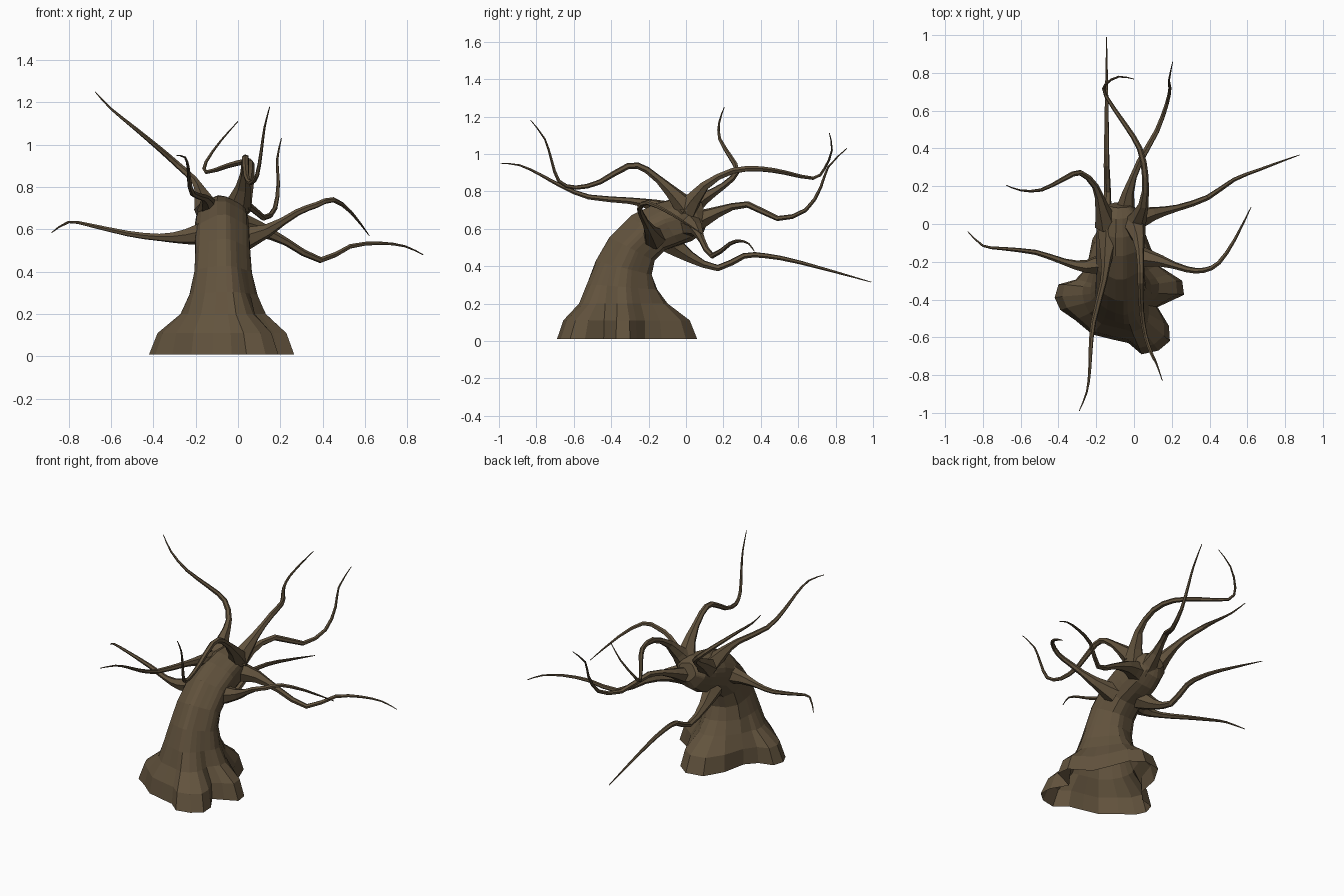
import bpy, bmesh, math
from mathutils import Vector

bark = bpy.data.materials.new("dark_bark")
bark.diffuse_color = (0.122, 0.086, 0.047, 1)


def loft(name, rings, cap_start=False, cap_end=True):
    """Skin a list of equal-sized point rings into a flat-shaded object."""
    bm = bmesh.new()
    vs = [[bm.verts.new(p) for p in r] for r in rings]
    n = len(vs[0])
    for a, b in zip(vs, vs[1:]):
        for i in range(n):
            j = (i + 1) % n
            bm.faces.new((a[i], a[j], b[j], b[i]))
    if cap_start:
        bm.faces.new(vs[0][::-1])
    if cap_end:
        bm.faces.new(vs[-1])
    open_bottom = not cap_start
    if not open_bottom:
        bmesh.ops.recalc_face_normals(bm, faces=bm.faces[:])
    me = bpy.data.meshes.new(name)
    bm.to_mesh(me)
    bm.free()
    me.materials.append(bark)
    ob = bpy.data.objects.new(name, me)
    bpy.context.collection.objects.link(ob)
    return ob


# Trunk: lobed root outline, blending into leaning ellipses
roots = [(0.20, -0.265), (0.255, -0.30), (0.265, -0.375), (0.19, -0.41), (0.125, -0.44),
         (0.185, -0.54), (0.19, -0.62), (0.13, -0.67), (0.04, -0.69), (-0.03, -0.63),
         (-0.12, -0.61), (-0.22, -0.585), (-0.31, -0.51), (-0.39, -0.455), (-0.42, -0.39),
         (-0.40, -0.32), (-0.31, -0.295), (-0.25, -0.23), (-0.22, -0.08), (-0.15, 0.04),
         (-0.04, 0.06), (0.04, 0.0), (0.09, -0.13), (0.13, -0.22)][::-1]
mid = Vector((-0.07, -0.34))
# centre y, centre z, radius x, radius y, tilt in degrees, root weight
sections = [(-0.335, 0.01, 0.20, 0.24, 0, 1.0), (-0.335, 0.11, 0.19, 0.22, 0, 0.76),
            (-0.345, 0.20, 0.165, 0.195, 0, 0.22), (-0.345, 0.29, 0.15, 0.175, 5, 0.06),
            (-0.33, 0.39, 0.135, 0.152, 14, 0), (-0.285, 0.49, 0.128, 0.135, 28, 0),
            (-0.20, 0.575, 0.125, 0.13, 45, 0), (-0.10, 0.62, 0.123, 0.13, 58, 0),
            (-0.02, 0.645, 0.118, 0.122, 65, 0), (0.06, 0.67, 0.10, 0.095, 70, 0),
            (0.10, 0.685, 0.06, 0.055, 75, 0)]
rings = []
for k, (cy, cz, rx, ry, tilt, w) in enumerate(sections):
    t = math.radians(tilt)
    ring = []
    for x, y in roots[::-1]:
        a = math.atan2(y - mid.y, x - mid.x)
        bump = 1 + 0.05 * math.sin(5 * a + 0.5 * k)
        ex, ev = rx * bump * math.cos(a), ry * bump * math.sin(a)
        e = Vector((-0.075 + ex, cy + ev * math.cos(t), cz - ev * math.sin(t)))
        ring.append(e.lerp(Vector((x, y, cz)), w))
    rings.append(ring[::-1])
loft("trunk", rings)


def smooth_path(pts):
    """One round of Catmull-Rom midpoints."""
    p = [Vector(q) for q in pts]
    out = []
    for i in range(len(p) - 1):
        a, b, c, d = p[max(i - 1, 0)], p[i], p[i + 1], p[min(i + 2, len(p) - 1)]
        out += [b, (9 * (b + c) - a - d) / 16]
    return out + [p[-1]]


def branch(name, pts, flare=0.042, r=0.021, sides=6):
    """Tapered tube that flares where it joins the trunk."""
    p = smooth_path(pts)
    dist = [0]
    for a, b in zip(p, p[1:]):
        dist.append(dist[-1] + (b - a).length)
    rings, u = [], None
    for i, c in enumerate(p):
        t = (p[min(i + 1, len(p) - 1)] - p[max(i - 1, 0)]).normalized()
        u = t.orthogonal() if u is None else u - t * u.dot(t)
        u.normalize()
        v = t.cross(u)
        s = dist[i] / dist[-1]
        rad = 0.002 + r * (1 - s) ** 0.85 + flare * max(0, 1 - dist[i] / 0.25) ** 1.6
        rings.append([c + rad * (u * math.cos(2 * math.pi * k / sides) +
                                 v * math.sin(2 * math.pi * k / sides)) for k in range(sides)])
    loft(name, rings, cap_start=True)


# Branches reaching back
branch("branch_back_low", [(-0.13, -0.09, 0.53), (-0.14, 0.02, 0.45), (-0.14, 0.17, 0.39),
       (-0.145, 0.31, 0.455), (-0.145, 0.43, 0.455), (-0.145, 0.61, 0.42), (-0.145, 0.99, 0.315)])
branch("branch_back_middle", [(-0.05, 0.04, 0.63), (-0.03, 0.17, 0.69), (0.03, 0.33, 0.73),
       (0.12, 0.49, 0.655), (0.175, 0.64, 0.70), (0.19, 0.72, 0.82), (0.185, 0.76, 0.93),
       (0.205, 0.86, 1.03)])
branch("branch_back_high", [(0.0, 0.0, 0.70), (0.05, 0.10, 0.83), (0.06, 0.25, 0.91),
       (0.03, 0.40, 0.92), (-0.05, 0.53, 0.90), (-0.15, 0.68, 0.87), (-0.15, 0.74, 0.92),
       (-0.08, 0.78, 1.02), (0.0, 0.767, 1.11)])

# Branches reaching forward over the trunk
branch("branch_front_right", [(0.0, 0.0, 0.71), (0.025, -0.08, 0.80), (0.035, -0.21, 0.915),
       (0.035, -0.31, 0.935), (0.04, -0.46, 0.85), (0.06, -0.59, 0.82), (0.09, -0.68, 0.855),
       (0.11, -0.72, 0.97), (0.125, -0.755, 1.08), (0.15, -0.83, 1.18)])
branch("branch_front_left", [(-0.13, -0.05, 0.68), (-0.145, -0.17, 0.725), (-0.16, -0.30, 0.75),
       (-0.215, -0.52, 0.77), (-0.23, -0.67, 0.83), (-0.235, -0.78, 0.89),
       (-0.25, -0.89, 0.94), (-0.29, -0.99, 0.95)])

# Branches reaching sideways
branch("branch_left_low", [(-0.14, -0.20, 0.585), (-0.25, -0.225, 0.565), (-0.37, -0.20, 0.562),
       (-0.52, -0.15, 0.58), (-0.70, -0.13, 0.62), (-0.80, -0.115, 0.635),
       (-0.88, -0.04, 0.585)])
branch("branch_left_high", [(-0.145, 0.0, 0.69), (-0.17, 0.09, 0.76), (-0.205, 0.20, 0.83),
       (-0.285, 0.272, 0.905), (-0.37, 0.24, 0.98), (-0.49, 0.18, 1.08),
       (-0.60, 0.178, 1.17), (-0.675, 0.205, 1.25)])
branch("branch_right_low", [(0.0, 0.02, 0.62), (0.10, 0.055, 0.60), (0.23, 0.085, 0.54),
       (0.39, 0.14, 0.455), (0.53, 0.235, 0.52), (0.67, 0.29, 0.535), (0.79, 0.335, 0.52),
       (0.875, 0.365, 0.48)])
branch("branch_right_high", [(0.01, -0.17, 0.55), (0.14, -0.195, 0.595), (0.28, -0.24, 0.68),
       (0.37, -0.245, 0.715), (0.45, -0.205, 0.74), (0.535, -0.08, 0.68),
       (0.62, 0.09, 0.57)])
